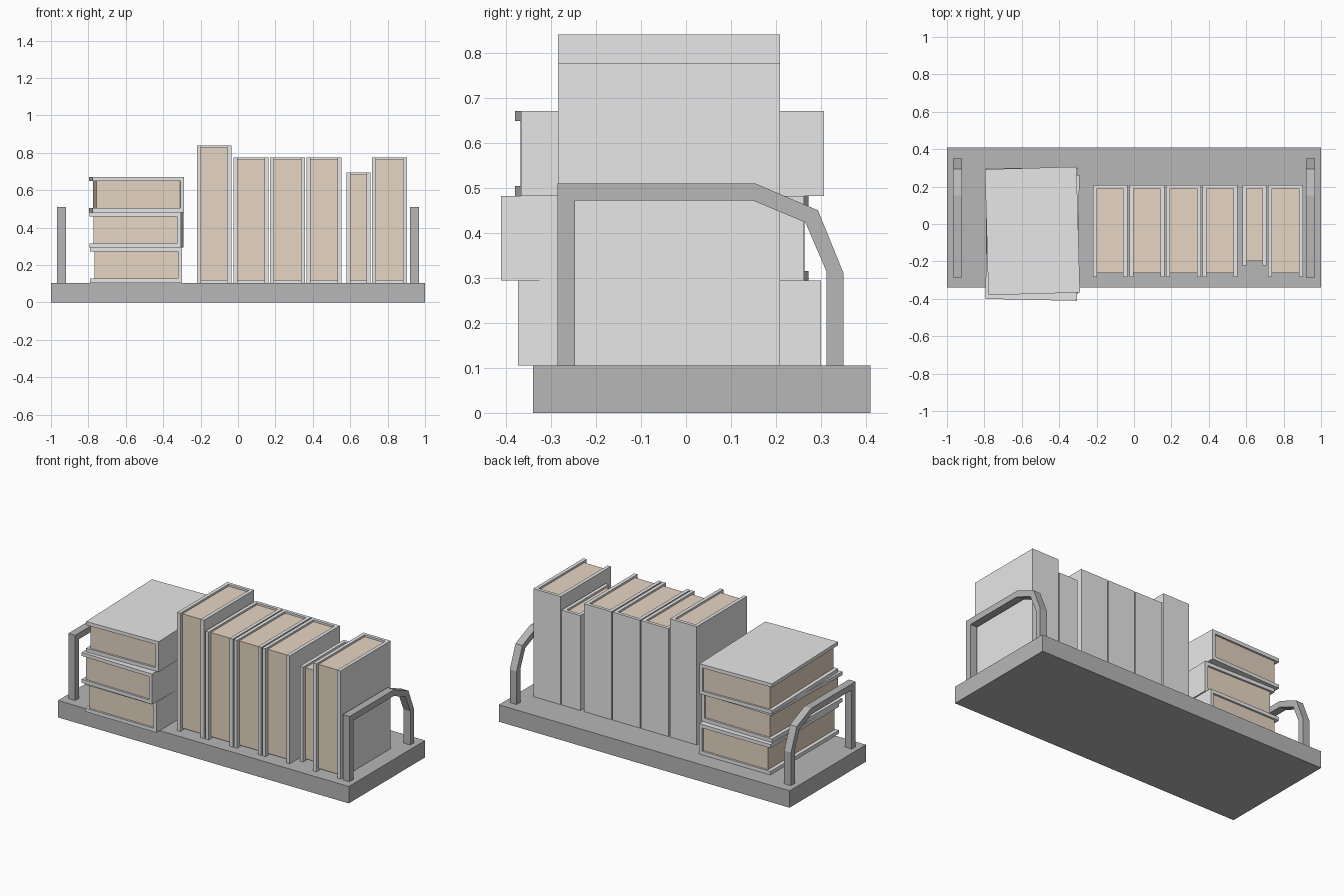
import bpy, bmesh
from mathutils import Matrix, Vector

if "Cube" in bpy.data.objects:
    bpy.data.objects.remove(bpy.data.objects["Cube"])


def material(name, rgb):
    m = bpy.data.materials.new(name)
    m.diffuse_color = (*rgb, 1)
    m.use_nodes = True
    m.node_tree.nodes["Principled BSDF"].inputs["Base Color"].default_value = m.diffuse_color
    return m


GREY = material("mid grey", (0.475, 0.475, 0.475))
COVER = material("light grey", (0.8, 0.8, 0.8))
PAPER = material("paper tan", (0.8, 0.67, 0.55))


def prism(name, pts, direction, mat, matrix=Matrix()):
    """Closed profile of 3D points extruded along a direction."""
    bm = bmesh.new()
    face = bm.faces.new([bm.verts.new(p) for p in pts])
    ext = bmesh.ops.extrude_face_region(bm, geom=[face])
    moved = [v for v in ext["geom"] if isinstance(v, bmesh.types.BMVert)]
    bmesh.ops.translate(bm, verts=moved, vec=Vector(direction))
    bmesh.ops.transform(bm, matrix=matrix, verts=bm.verts)
    bmesh.ops.recalc_face_normals(bm, faces=bm.faces)
    me = bpy.data.meshes.new(name)
    bm.to_mesh(me)
    bm.free()
    me.materials.append(mat)
    ob = bpy.data.objects.new(name, me)
    bpy.context.collection.objects.link(ob)
    return ob


def book(name, w, d, h, matrix):
    """Standing book centred on x and y, bottom at z = 0, spine towards +y."""
    x, y, t = w / 2, d / 2, 0.022
    # C-shaped cover: two boards joined by the spine
    c = [(-x, -y), (-x + t, -y), (-x + t, y - 0.02), (x - t, y - 0.02),
         (x - t, -y), (x, -y), (x, y), (-x, y)]
    prism(name + "_cover", [(a, b, 0) for a, b in c], (0, 0, h), COVER, matrix)
    # Recessed page block
    a, f, b, m = x - t, -y + 0.023, y - 0.02, 0.012
    prism(name + "_pages", [(-a, f, m), (a, f, m), (a, b, m), (-a, b, m)],
          (0, 0, h - 2 * m), PAPER, matrix)


# Shelf board
TOP = 0.105
prism("shelf_board", [(-1, -0.34, 0), (1, -0.34, 0), (1, 0.41, 0), (-1, 0.41, 0)],
      (0, 0, TOP), GREY)

# Bent rail at each end
rail = [(-0.285, TOP), (-0.285, 0.51), (0.153, 0.51), (0.293, 0.45), (0.35, 0.31),
        (0.35, TOP), (0.312, TOP), (0.312, 0.314), (0.265, 0.423), (0.148, 0.472),
        (-0.247, 0.472), (-0.247, TOP)]
for name, s in (("right_rail", 1), ("left_rail", -1)):
    prism(name, [(s * 0.92, y, z) for y, z in rail], (s * 0.047, 0, 0), GREY)

# Standing books: left edge, right edge, depth, top height
standing = [(-0.22, -0.036, 0.493, 0.84), (-0.025, 0.163, 0.493, 0.776),
            (0.17, 0.358, 0.493, 0.776), (0.366, 0.554, 0.493, 0.776),
            (0.58, 0.709, 0.43, 0.695), (0.716, 0.904, 0.493, 0.776)]
for i, (x0, x1, d, z) in enumerate(standing):
    book(f"standing_book_{i + 1}", x1 - x0, d, z - TOP,
         Matrix.Translation(((x0 + x1) / 2, 0.209 - d / 2, TOP)))

# Stacked books lying flat, spine towards +x: centre x, centre y, twist
lay = Matrix(((0, 1, 0, 0), (0, 0, 1, 0), (1, 0, 0, 0), (0, 0, 0, 1)))
T = 0.1885
for i, (cx, cy, twist) in enumerate([(-0.545, -0.037, 0), (-0.543, -0.069, -0.021),
                                     (-0.543, -0.037, 0.028)]):
    book(f"stacked_book_{i + 1}", T, 0.49, 0.673,
         Matrix.Translation((cx, cy, TOP + T * (i + 0.5)))
         @ Matrix.Rotation(twist, 4, 'Z') @ lay @ Matrix.Translation((0, 0, -0.3365)))
